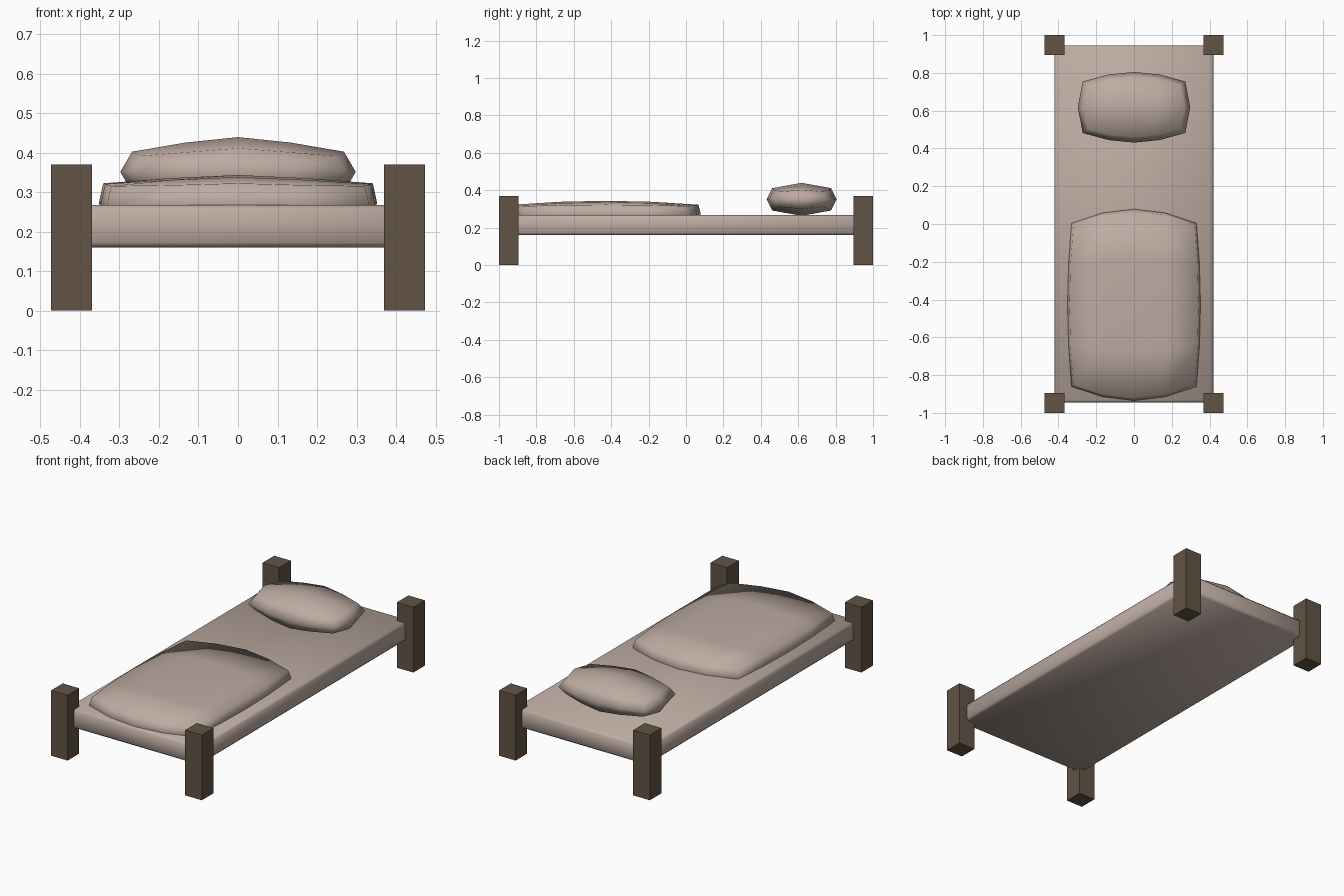
import bpy, bmesh

if "Cube" in bpy.data.objects:
    bpy.data.objects.remove(bpy.data.objects["Cube"])


def material(name, rgb):
    m = bpy.data.materials.new(name)
    m.diffuse_color = (*rgb, 1)
    m.use_nodes = True
    m.node_tree.nodes["Principled BSDF"].inputs["Base Color"].default_value = m.diffuse_color
    return m


CLOTH = material("pale_cloth", (0.51, 0.41, 0.36))
WOOD = material("dark_wood", (0.122, 0.087, 0.058))


def add_object(name, bm, mat, smooth=False):
    bmesh.ops.recalc_face_normals(bm, faces=bm.faces[:])
    for f in bm.faces:
        f.smooth = smooth
    me = bpy.data.meshes.new(name)
    bm.to_mesh(me)
    bm.free()
    me.materials.append(mat)
    ob = bpy.data.objects.new(name, me)
    bpy.context.collection.objects.link(ob)
    return ob


def box(name, lo, hi, mat, bevel=0):
    bm = bmesh.new()
    bmesh.ops.create_cube(bm, size=1)
    for v in bm.verts:
        v.co = [lo[i] + (hi[i] - lo[i]) * (v.co[i] + 0.5) for i in range(3)]
    if bevel:
        bmesh.ops.bevel(bm, geom=bm.edges[:], offset=bevel, segments=1,
                        profile=0.5, affect='EDGES')
    return add_object(name, bm, mat, smooth=bevel > 0)


def cushion(name, centre, half, seg, drop_x, drop_y, drop_zu, drop_zv, inset):
    """Segmented box bulged in every direction; drops pull in the corners."""
    bm = bmesh.new()
    cache = {}

    def vert(key):
        if key not in cache:
            u, v, w = (2 * k / n - 1 for k, n in zip(key, seg))
            pinch_x = 1 - (1 - inset[0]) * abs(w)
            pinch_y = 1 - (1 - inset[1]) * abs(w)
            x = half[0] * u * (1 - drop_x * v * v) * pinch_x
            y = half[1] * v * (1 - drop_y * abs(u) ** 1.9) * pinch_y
            z = half[2] * w * (1 - drop_zu * abs(u) ** 1.4 - drop_zv * v * v
                               + 0.2 * u * u * v * v)
            cache[key] = bm.verts.new((centre[0] + x, centre[1] + y, centre[2] + z))
        return cache[key]

    # grid of quads on each of the six sides
    for axis in range(3):
        a, b = [i for i in range(3) if i != axis]
        for side in (0, seg[axis]):
            for i in range(seg[a]):
                for j in range(seg[b]):
                    ring = []
                    for di, dj in ((0, 0), (1, 0), (1, 1), (0, 1)):
                        key = [0, 0, 0]
                        key[axis], key[a], key[b] = side, i + di, j + dj
                        ring.append(vert(tuple(key)))
                    bm.faces.new(ring)
    return add_object(name, bm, CLOTH, smooth=True)


# four corner posts
for sx, side in ((-1, "left"), (1, "right")):
    for sy, end in ((-1, "front"), (1, "back")):
        cx, cy = sx * 0.421, sy * 0.948
        box(f"{end}_{side}_post", (cx - 0.052, cy - 0.052, 0),
            (cx + 0.052, cy + 0.052, 0.37), WOOD)

# mattress slab with softened edges
box("mattress", (-0.42, -0.945, 0.16), (0.42, 0.945, 0.267), CLOTH, bevel=0.012)

# pillow resting on the mattress
cushion("pillow", (0, 0.618, 0.351), (0.298, 0.187, 0.088), (4, 2, 2),
        0.09, 0.27, 0.42, 0.32, (0.9, 0.84))

# puffy blanket, its lower half sunk into the mattress
cushion("blanket", (0, -0.428, 0.273), (0.352, 0.507, 0.07), (4, 4, 2),
        0.06, 0.147, 0.3, 0.3, (0.97, 0.975))
